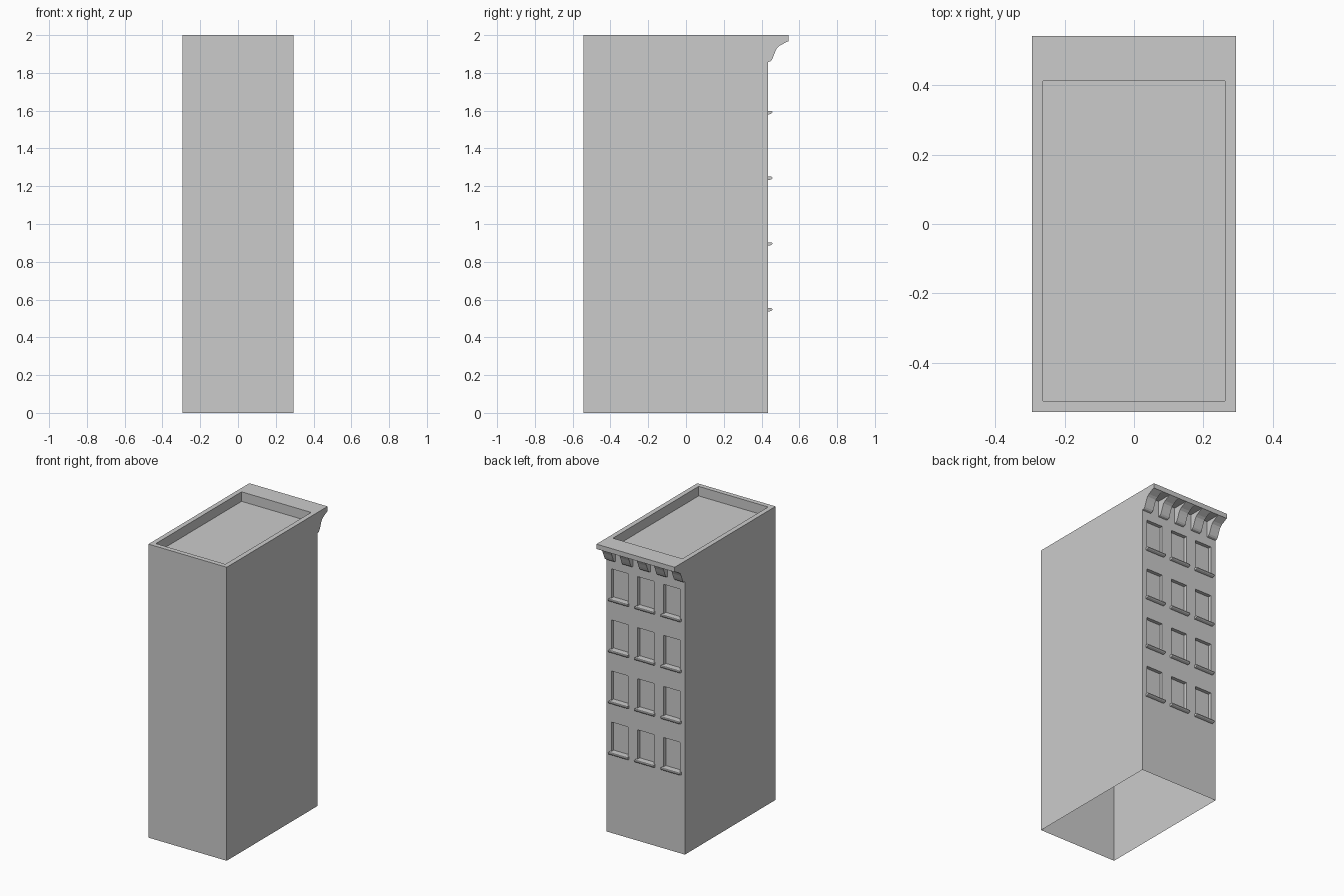
import bpy, bmesh
from mathutils import Vector

if "Cube" in bpy.data.objects:
    bpy.data.objects.remove(bpy.data.objects["Cube"])

HX, Y0, Y1, YC, H = 0.295, -0.543, 0.433, 0.543, 2.0
COLS = [-0.197, 0.0, 0.197]
ROWS = [0.555 + 0.348 * i for i in range(4)]   # sill heights
WIN_W, WIN_H, SILL_W = 0.124, 0.2, 0.142


def finish(name, bm):
    mesh = bpy.data.meshes.new(name)
    bm.to_mesh(mesh)
    bm.free()
    ob = bpy.data.objects.new(name, mesh)
    bpy.context.collection.objects.link(ob)
    return ob


def prism(name, profile, cx, width):
    """Extrude a (y, z) profile along x."""
    bm = bmesh.new()
    f = bm.faces.new([bm.verts.new((cx - width / 2, y, z)) for y, z in profile])
    r = bmesh.ops.extrude_face_region(bm, geom=[f])
    bmesh.ops.translate(bm, vec=(width, 0, 0),
                        verts=[v for v in r["geom"] if isinstance(v, bmesh.types.BMVert)])
    bmesh.ops.recalc_face_normals(bm, faces=bm.faces)
    return finish(name, bm)


def facing(bm, n):
    bm.normal_update()
    return [f for f in bm.faces if f.normal.dot(Vector(n)) > 0.99]


def push(bm, faces, vec):
    """Extrude each face on its own and move it."""
    r = bmesh.ops.extrude_discrete_faces(bm, faces=faces)
    bmesh.ops.translate(bm, vec=vec, verts=list({v for f in r["faces"] for v in f.verts}))


# Building shell
bm = bmesh.new()
bmesh.ops.create_cube(bm, size=1)
for v in bm.verts:
    v.co = (2 * HX * v.co.x, Y1 if v.co.y > 0 else Y0, H if v.co.z > 0 else 0)

# Sunken roof behind the parapet
top = facing(bm, (0, 0, 1))
bmesh.ops.inset_region(bm, faces=top, thickness=0.033, use_even_offset=True)
for v in top[0].verts:
    if v.co.y > 0:
        v.co.y = 0.413
push(bm, top, (0, 0, -0.065))

# Window recesses cut into the decorated wall
cuts = [((c + s * WIN_W / 2, 0, 0), (1, 0, 0)) for c in COLS for s in (-1, 1)]
cuts += [((0, 0, z + d), (0, 0, 1)) for z in ROWS for d in (0, WIN_H)]
for co, no in cuts:
    wall = [f for f in facing(bm, (0, 1, 0)) if f.calc_center_median().y > Y1 - 0.001]
    geom = wall + list({e for f in wall for e in f.edges}) + list({v for f in wall for v in f.verts})
    bmesh.ops.bisect_plane(bm, geom=geom, dist=1e-5, plane_co=co, plane_no=no)
panes = []
for f in facing(bm, (0, 1, 0)):
    c = f.calc_center_median()
    if (c.y > Y1 - 0.001 and any(abs(c.x - x) < 0.01 for x in COLS)
            and any(abs(c.z - z - WIN_H / 2) < 0.01 for z in ROWS)):
        panes.append(f)
push(bm, panes, (0, -0.024, 0))

# Open underside
bmesh.ops.delete(bm, geom=[f for f in facing(bm, (0, 0, -1))
                           if f.calc_center_median().z < 0.001], context='FACES')
finish("building_shell", bm)

# Window sills with a rounded nose
for i, z in enumerate(ROWS):
    for j, x in enumerate(COLS):
        prof = [(Y1, z), (0.452, z), (0.457, z - 0.004), (0.457, z - 0.009),
                (0.452, z - 0.014), (0.442, z - 0.018), (Y1, z - 0.018)]
        prism(f"sill_{i}_{j}", prof, x, SILL_W)

# Cornice slab and curved brackets
prism("cornice_slab", [(Y1, H), (YC, H), (YC, 1.967), (Y1, 1.967)], 0, 2 * HX)
curve = [(Y1, 1.967), (0.539, 1.967), (0.520, 1.957), (0.496, 1.944), (0.482, 1.932),
         (0.473, 1.914), (0.463, 1.888), (0.455, 1.870), (0.447, 1.861), (Y1, 1.857)]
BW = 0.068
for i in range(5):
    prism(f"cornice_bracket_{i}", curve, (i - 2) * (HX - BW / 2) / 2, BW)
